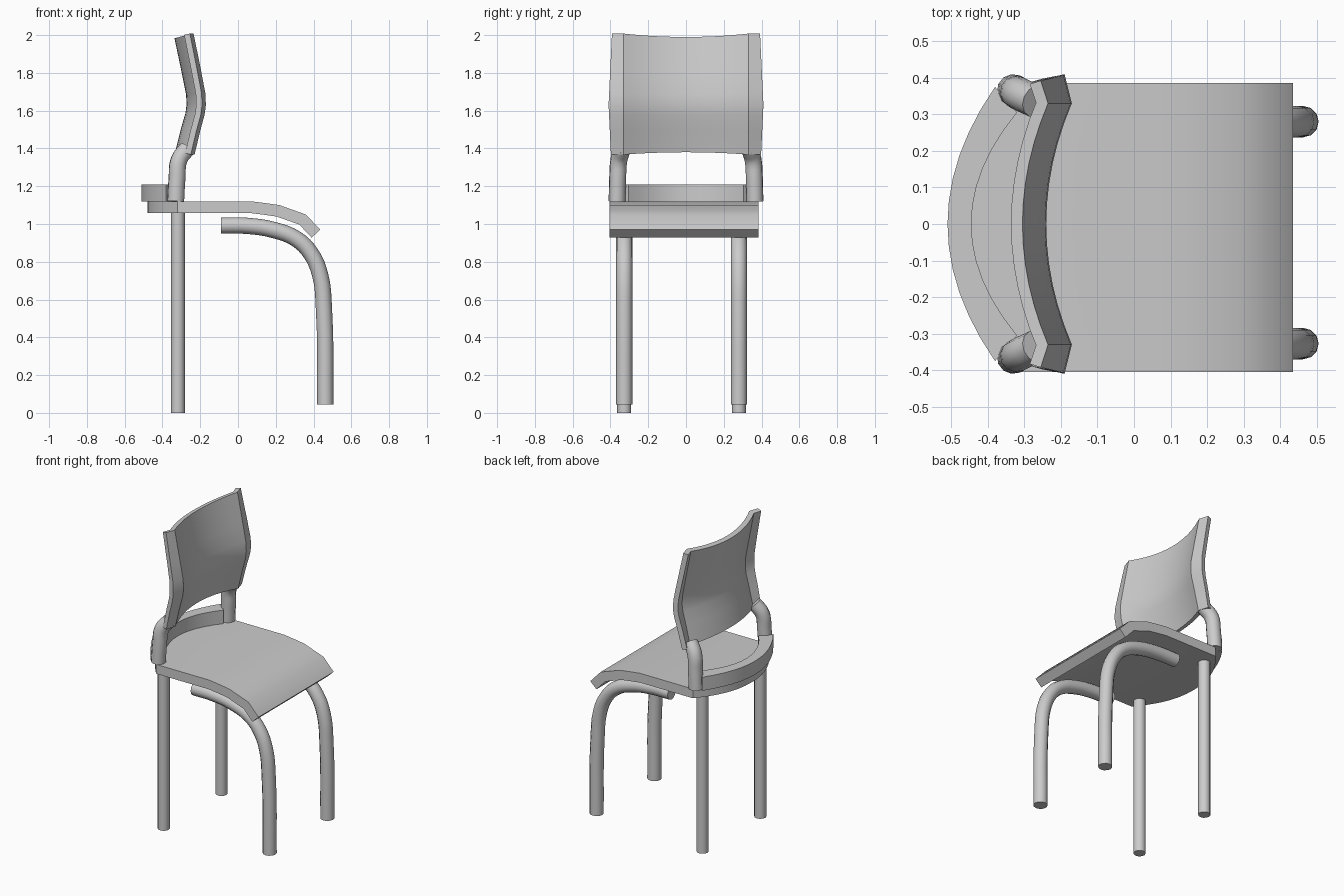
import bpy
import bmesh
import math

cube = bpy.data.objects.get("Cube")
if cube:
    bpy.data.objects.remove(cube, do_unlink=True)

grey = bpy.data.materials.new("plain grey")
grey.use_nodes = True
colour = (0.6, 0.6, 0.6, 1)
grey.diffuse_color = colour
grey.node_tree.nodes["Principled BSDF"].inputs["Base Color"].default_value = colour


def finish(obj, angle=35):
    obj.data.materials.clear()
    obj.data.materials.append(grey)
    bpy.ops.object.select_all(action="DESELECT")
    obj.select_set(True)
    bpy.context.view_layer.objects.active = obj
    if obj.type == "CURVE":
        bpy.ops.object.convert(target="MESH")
    bpy.ops.object.shade_smooth_by_angle(angle=math.radians(angle))


def sheet(name, rows, thickness, angle=35):
    """Skin a grid of points and thicken it away from its normal."""
    bm = bmesh.new()
    grid = [[bm.verts.new(p) for p in row] for row in rows]
    for a, b in zip(grid, grid[1:]):
        for i in range(len(a) - 1):
            bm.faces.new((a[i], a[i + 1], b[i + 1], b[i]))
    mesh = bpy.data.meshes.new(name)
    bm.to_mesh(mesh)
    bm.free()
    obj = bpy.data.objects.new(name, mesh)
    bpy.context.collection.objects.link(obj)
    solid = obj.modifiers.new("thickness", "SOLIDIFY")
    solid.thickness = thickness
    solid.offset = -1
    solid.use_even_offset = True
    finish(obj, angle)
    # shade after thickening so the rims stay crisp
    bpy.ops.object.modifier_move_to_index(modifier="thickness", index=0)
    bpy.ops.object.modifier_apply(modifier="thickness")
    bpy.ops.object.shade_smooth_by_angle(angle=math.radians(angle))


def tube(name, points, radius):
    curve = bpy.data.curves.new(name, "CURVE")
    curve.dimensions = "3D"
    curve.bevel_depth = radius
    curve.bevel_resolution = 4
    curve.resolution_u = 4
    curve.use_fill_caps = True
    spline = curve.splines.new("BEZIER")
    spline.bezier_points.add(len(points) - 1)
    for bp, p in zip(spline.bezier_points, points):
        bp.co = p
        bp.handle_left_type = bp.handle_right_type = "AUTO"
    obj = bpy.data.objects.new(name, curve)
    bpy.context.collection.objects.link(obj)
    finish(obj)


STEPS = 12
across = [2 * i / STEPS - 1 for i in range(STEPS + 1)]

# Seat: waterfall front edge, rounded rear edge
seat_profile = [(0.07, 1.12), (0.15, 1.11), (0.22, 1.1), (0.29, 1.075),
                (0.36, 1.05), (0.435, 0.97)]
seat_rows = []
for t in across:
    rear = -0.48 + 0.16 * abs(t) ** 2.2
    seat_rows.append([(x, 0.395 * t - 0.01, z) for x, z in [(rear, 1.12)] + seat_profile])
sheet("seat", seat_rows, 0.062)

# Curved rail lying on the rear of the seat
rail_rows = [[(-0.51 + 0.13 * t * t, 0.375 * t, 1.21),
              (-0.445 + 0.125 * t * t, 0.305 * t, 1.21)] for t in across]
sheet("rear_rail", rail_rows, 0.09)

# Backrest: wraps forward at the sides and bulges at the lumbar line
back_profile = [(1.38, -0.3), (1.5, -0.27), (1.58, -0.247), (1.63, -0.24),
                (1.69, -0.243), (1.8, -0.265), (1.99, -0.305)]
back_rows = []
for z, x in back_profile:
    half = 0.41 - 0.05 * abs(z - 1.63)
    flare = 0.015 * (z - 1.63) / 0.3
    row = [(x + 0.07 * t * t, 0.33 * t, z + flare * t * t) for t in across]
    row.insert(0, (x + 0.05, -half, z + flare))
    row.append((x + 0.05, half, z + flare))
    back_rows.append(row)
sheet("backrest", back_rows, 0.032, 30)

# Posts carrying the backrest
for side, s in (("left", 1), ("right", -1)):
    tube("back_post_" + side, [(-0.33, 0.365 * s, 1.12), (-0.323, 0.362 * s, 1.24),
                               (-0.312, 0.355 * s, 1.34), (-0.268, 0.335 * s, 1.4)], 0.045)

# Legs: straight at the rear, bent tubes at the front
leg_path = [(-0.09, 0.992), (0.05, 0.99), (0.19, 0.968), (0.31, 0.92),
            (0.385, 0.845), (0.435, 0.73), (0.455, 0.55), (0.462, 0.045)]
for side, y in (("left", 0.28), ("right", -0.327)):
    tube("rear_leg_" + side, [(-0.318, y, 0), (-0.318, y, 1.08)], 0.037)
    tube("front_leg_" + side, [(x, y, z) for x, z in leg_path], 0.043)
